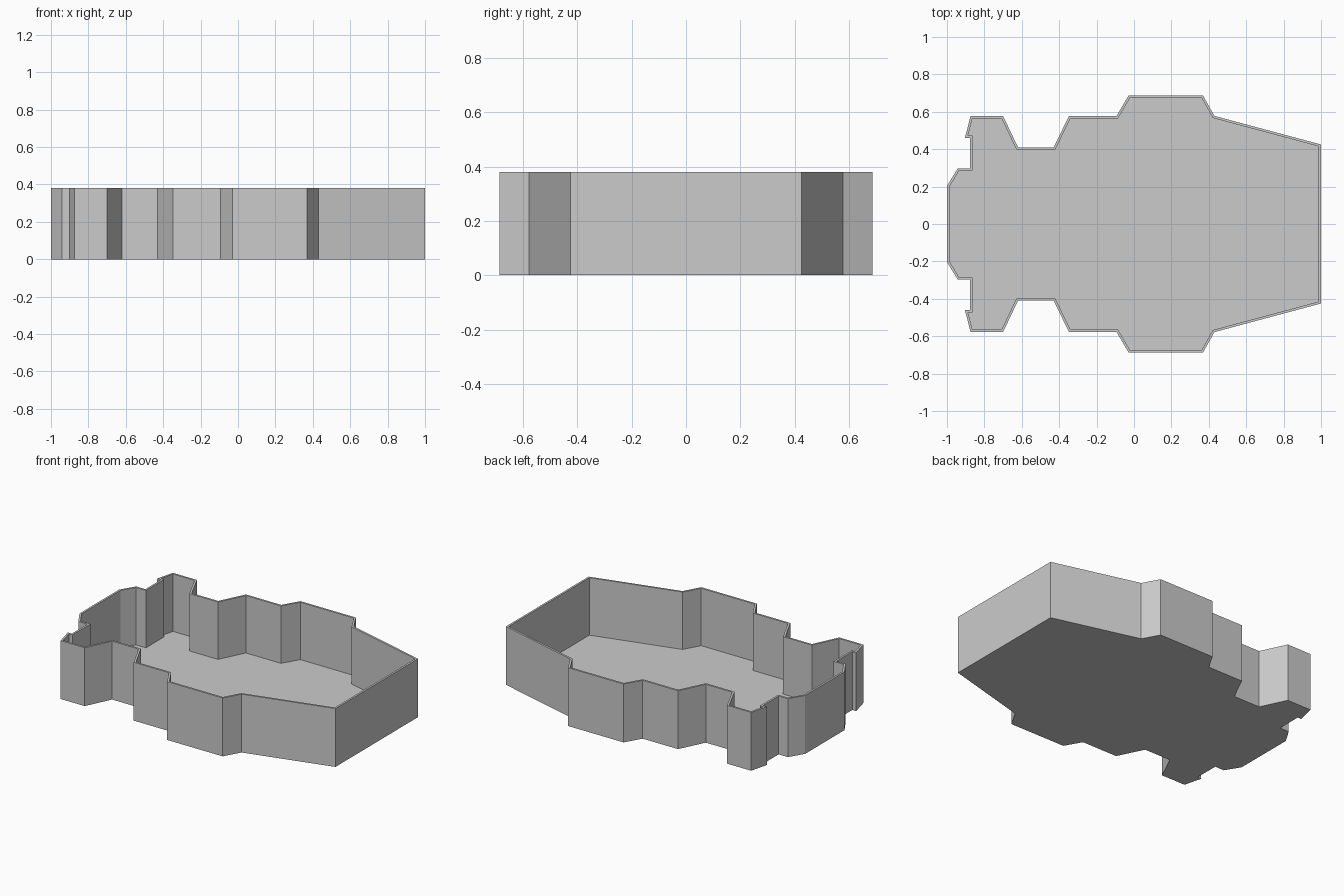
import bpy
import bmesh

if "Cube" in bpy.data.objects:
    bpy.data.objects.remove(bpy.data.objects["Cube"])

HEIGHT, WALL, FLOOR = 0.38, 0.013, 0.006

# Half of the outline (y > 0), from the right end round to the left end
half = [(1.0, 0.425), (0.43, 0.578), (0.37, 0.686), (-0.03, 0.686),
        (-0.093, 0.578), (-0.347, 0.578), (-0.43, 0.41), (-0.62, 0.41),
        (-0.70, 0.578), (-0.874, 0.578), (-0.904, 0.46), (-0.876, 0.46),
        (-0.876, 0.298), (-0.942, 0.298), (-1.0, 0.203)]
outline = half + [(x, -y) for x, y in reversed(half)]

# Solid block from the mirrored outline
bm = bmesh.new()
low = [bm.verts.new((x, y, 0)) for x, y in outline]
high = [bm.verts.new((x, y, HEIGHT)) for x, y in outline]
bm.faces.new(low[::-1])
top = bm.faces.new(high)
n = len(outline)
for i in range(n):
    j = (i + 1) % n
    bm.faces.new((low[i], low[j], high[j], high[i]))
bm.normal_update()

# Thin rim, then the hollow down to the floor
bmesh.ops.inset_region(bm, faces=[top], thickness=WALL, use_even_offset=True)
inner = bmesh.ops.extrude_discrete_faces(bm, faces=[top])["faces"][0]
for v in inner.verts:
    v.co.z = FLOOR
bmesh.ops.recalc_face_normals(bm, faces=bm.faces[:])

mesh = bpy.data.meshes.new("open_tray")
bm.to_mesh(mesh)
bm.free()
tray = bpy.data.objects.new("open_tray", mesh)
bpy.context.collection.objects.link(tray)
